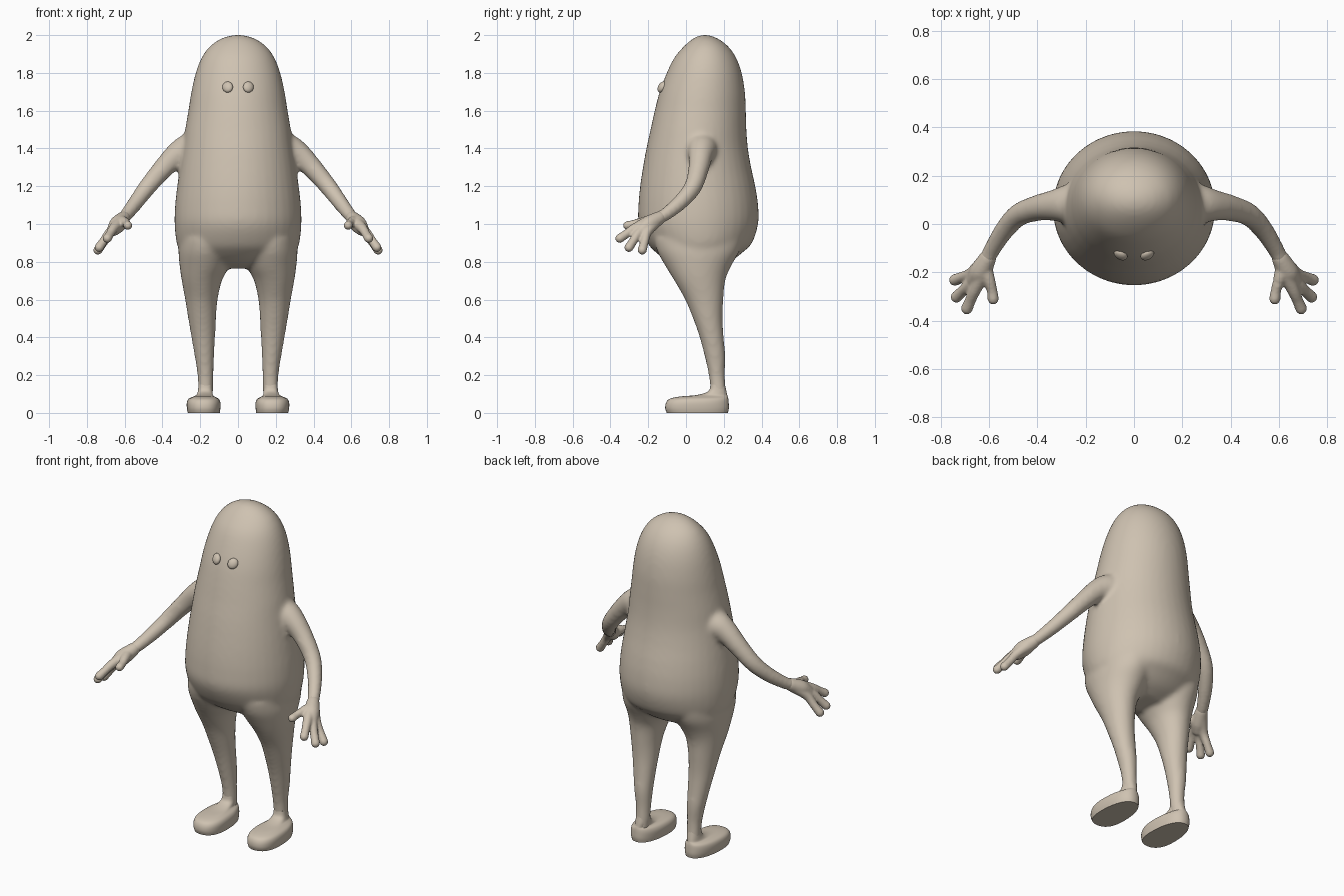
import bpy, bmesh, math
from mathutils import Vector

if "Cube" in bpy.data.objects:
    bpy.data.objects.remove(bpy.data.objects["Cube"])

skin = bpy.data.materials.new("beige skin")
skin.diffuse_color = (0.62, 0.54, 0.44, 1)
skin.use_nodes = True
skin.node_tree.nodes["Principled BSDF"].inputs["Base Color"].default_value = skin.diffuse_color


def smooth_rows(rows, steps=4):
    """Catmull-Rom interpolation of rows of numbers."""
    out = []
    for i in range(len(rows) - 1):
        a, b, c, d = (rows[max(0, min(len(rows) - 1, i + k))] for k in (-1, 0, 1, 2))
        for s in range(steps):
            t = s / steps
            out.append([0.5 * (2 * q + (r - p) * t + (2 * p - 5 * q + 4 * r - w) * t * t
                               + (3 * q - p - 3 * r + w) * t ** 3)
                        for p, q, r, w in zip(a, b, c, d)])
    return out + [list(rows[-1])]


def skin_rings(bm, rings):
    """Bridge a list of vertex rings and cap both ends."""
    loops = [[bm.verts.new(p) for p in ring] for ring in rings]
    n = len(loops[0])
    for a, b in zip(loops, loops[1:]):
        for i in range(n):
            j = (i + 1) % n
            bm.faces.new((a[i], a[j], b[j], b[i]))
    bm.faces.new(loops[0][::-1])
    bm.faces.new(loops[-1])


def loft(bm, rows, power=1.0, taper=0.0, n=40, steps=4):
    """Stacked ovals; each row is z, x min, x max, y front, y back."""
    rings = []
    for z, x0, x1, y0, y1 in smooth_rows(rows, steps):
        ring = []
        for i in range(n):
            a = math.tau * i / n
            c, s = math.cos(a), math.sin(a)
            u = math.copysign(abs(c) ** power, c) * (1 - taper * s)
            v = math.copysign(abs(s) ** power, s)
            ring.append(((x0 + x1) / 2 + u * (x1 - x0) / 2, (y0 + y1) / 2 + v * (y1 - y0) / 2, z))
        rings.append(ring)
    skin_rings(bm, rings)


def tube(bm, pts, side, n=16):
    """Round-ended tube through points x, y, z, radius."""
    rows = smooth_rows([(side * p[0], *p[1:]) for p in pts])
    path = [(Vector(r[:3]), r[3]) for r in rows]
    d0 = (path[1][0] - path[0][0]).normalized()
    d1 = (path[-1][0] - path[-2][0]).normalized()
    angles = [math.radians(t) for t in (80, 55, 28)]
    (p0, r0), (p1, r1) = path[0], path[-1]
    head = [(p0 - d0 * r0 * math.sin(t), r0 * math.cos(t)) for t in angles]
    tail = [(p1 + d1 * r1 * math.sin(t), r1 * math.cos(t)) for t in reversed(angles)]
    path = head + path + tail
    rings = []
    for i, (p, r) in enumerate(path):
        d = (path[min(i + 1, len(path) - 1)][0] - path[max(i - 1, 0)][0]).normalized()
        u = d.cross(Vector((0.3, 1, 0.2))).normalized()
        v = d.cross(u)
        rings.append([p + r * (u * math.cos(math.tau * k / n) + v * math.sin(math.tau * k / n))
                      for k in range(n)])
    skin_rings(bm, rings)


def finish(bm, name, voxel=0, iterations=0):
    bmesh.ops.recalc_face_normals(bm, faces=bm.faces)
    me = bpy.data.meshes.new(name)
    bm.to_mesh(me)
    bm.free()
    me.materials.append(skin)
    ob = bpy.data.objects.new(name, me)
    bpy.context.collection.objects.link(ob)
    if voxel:
        m = ob.modifiers.new("fuse", 'REMESH')
        m.mode, m.voxel_size, m.use_smooth_shade = 'VOXEL', voxel, True
        m = ob.modifiers.new("soften", 'SMOOTH')
        m.factor, m.iterations = 0.5, iterations
    bpy.ops.object.select_all(action='DESELECT')
    ob.select_set(True)
    bpy.context.view_layer.objects.active = ob
    if voxel:
        bpy.ops.object.convert(target='MESH')
    bpy.ops.object.shade_smooth_by_angle(angle=math.radians(50))
    return ob


# Torso and head: z, half width, front, back
torso = [(0.765, 0.14, 0.0, 0.16), (0.80, 0.24, -0.09, 0.235), (0.85, 0.30, -0.16, 0.30),
         (0.90, 0.325, -0.205, 0.35), (1.0, 0.336, -0.25, 0.382), (1.1, 0.333, -0.252, 0.382),
         (1.2, 0.322, -0.243, 0.367), (1.3, 0.308, -0.228, 0.345), (1.4, 0.293, -0.21, 0.328),
         (1.5, 0.28, -0.188, 0.32), (1.6, 0.263, -0.166, 0.317), (1.7, 0.247, -0.14, 0.312),
         (1.8, 0.224, -0.102, 0.295), (1.88, 0.193, -0.062, 0.266), (1.94, 0.15, -0.012, 0.224),
         (1.98, 0.093, 0.035, 0.172), (1.997, 0.04, 0.07, 0.13), (2.002, 0.008, 0.095, 0.108)]
bm = bmesh.new()
loft(bm, [(z, -w, w, a, b) for z, w, a, b in torso])

# Legs: z, inner x, outer x, front, back
leg = [(0.05, 0.135, 0.215, 0.13, 0.21), (0.1, 0.132, 0.213, 0.13, 0.213),
       (0.2, 0.13, 0.215, 0.12, 0.206), (0.3, 0.126, 0.23, 0.098, 0.209),
       (0.4, 0.121, 0.247, 0.072, 0.2), (0.5, 0.116, 0.264, 0.037, 0.194),
       (0.6, 0.108, 0.28, -0.005, 0.198), (0.7, 0.085, 0.298, -0.062, 0.208),
       (0.77, 0.05, 0.308, -0.105, 0.235), (0.85, 0.03, 0.315, -0.15, 0.28),
       (0.92, 0.03, 0.31, -0.17, 0.30)]
# Arms: x, y, z, radius
arm = [(0.19, 0.085, 1.405, 0.095), (0.27, 0.083, 1.392, 0.083), (0.33, 0.077, 1.36, 0.066),
       (0.40, 0.066, 1.29, 0.055), (0.48, 0.036, 1.195, 0.048), (0.54, -0.03, 1.115, 0.042),
       (0.59, -0.11, 1.05, 0.036), (0.61, -0.15, 1.03, 0.034)]
for side in (1, -1):
    loft(bm, [(z, *sorted((side * a, side * b)), f, k) for z, a, b, f, k in leg])
    tube(bm, arm, side)
finish(bm, "body", 0.012, 12)

# Hands: palm strands, three fingers and a thumb
strands = [
    [(0.605, -0.14, 1.033, 0.036), (0.635, -0.195, 1.0, 0.045), (0.655, -0.225, 0.975, 0.038)],
    [(0.625, -0.165, 1.01, 0.034), (0.675, -0.207, 0.955, 0.026), (0.71, -0.22, 0.905, 0.023),
     (0.742, -0.232, 0.862, 0.025)],
    [(0.63, -0.19, 1.0, 0.034), (0.68, -0.25, 0.953, 0.026), (0.71, -0.278, 0.912, 0.023),
     (0.735, -0.302, 0.876, 0.025)],
    [(0.625, -0.2, 1.01, 0.034), (0.66, -0.275, 0.975, 0.026), (0.677, -0.315, 0.948, 0.023),
     (0.692, -0.35, 0.924, 0.025)],
    [(0.62, -0.18, 1.015, 0.034), (0.6, -0.235, 1.01, 0.026), (0.588, -0.275, 1.0, 0.022),
     (0.583, -0.31, 0.992, 0.024)],
]
for side, label in ((1, "left"), (-1, "right")):
    bm = bmesh.new()
    for s in strands:
        tube(bm, s, side)
    finish(bm, label + "_hand", 0.006, 8)

# Feet: flat sole, rounded toe, ankle
foot = [(0.0, 0.097, 0.265, -0.102, 0.222), (0.025, 0.094, 0.27, -0.11, 0.227),
        (0.055, 0.094, 0.27, -0.105, 0.226), (0.075, 0.104, 0.26, -0.085, 0.224),
        (0.087, 0.125, 0.235, -0.03, 0.221), (0.095, 0.133, 0.22, 0.06, 0.218),
        (0.115, 0.136, 0.212, 0.118, 0.214), (0.15, 0.138, 0.208, 0.13, 0.206)]
for side, label in ((1, "left"), (-1, "right")):
    bm = bmesh.new()
    loft(bm, [(z, *sorted((side * a, side * b)), f, k) for z, a, b, f, k in foot],
         power=0.85, taper=0.12)
    finish(bm, label + "_foot")

# Eyes: small flattened beads
for side, label in ((1, "left"), (-1, "right")):
    bm = bmesh.new()
    bmesh.ops.create_uvsphere(bm, u_segments=20, v_segments=12, radius=1)
    for v in bm.verts:
        v.co = (side * 0.055 + v.co.x * 0.028, -0.128 + v.co.y * 0.02, 1.725 + v.co.z * 0.029)
        v.co.y += (v.co.z - 1.725) * 0.3 + (abs(v.co.x) - 0.055) * 0.25
    finish(bm, label + "_eye")
